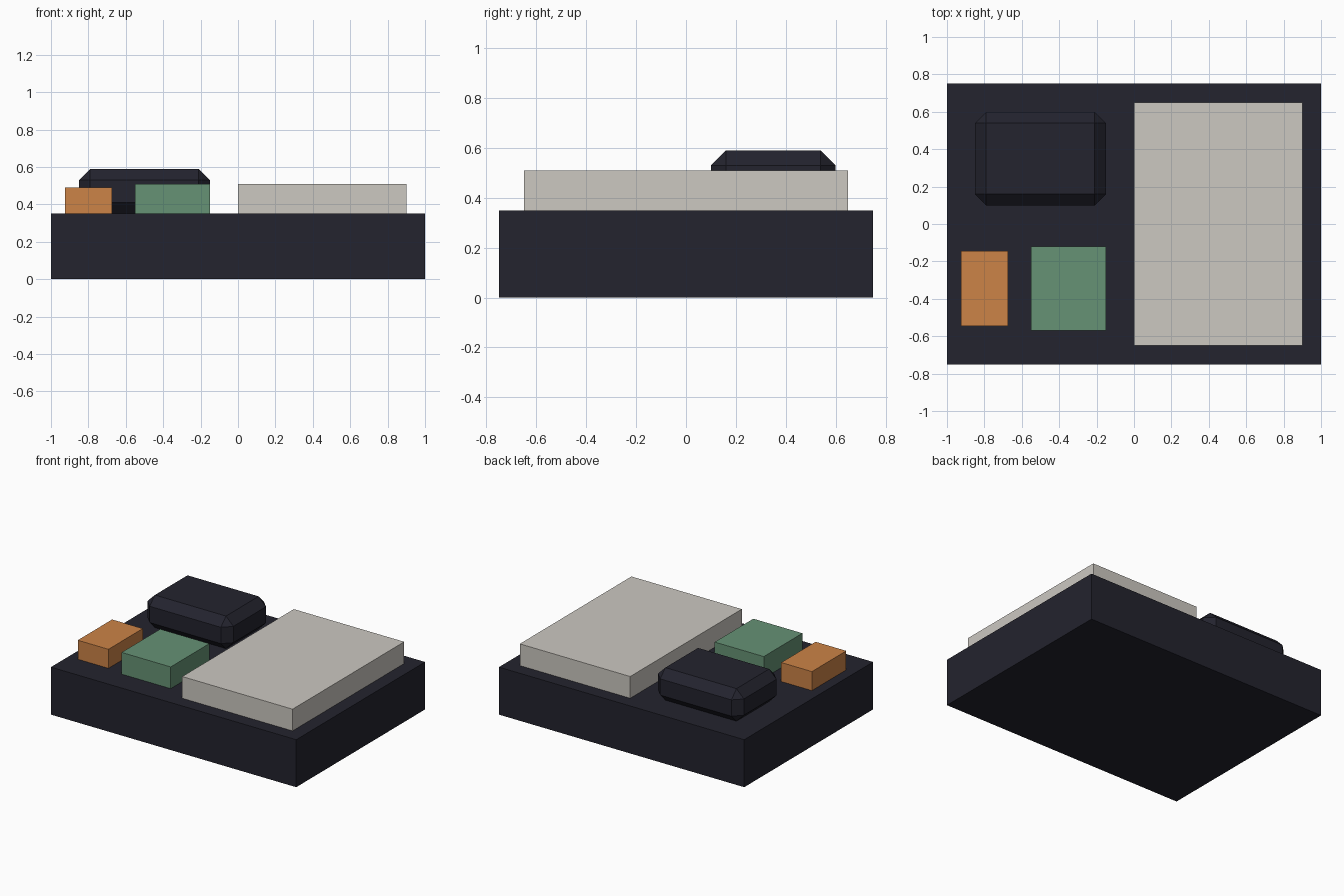
import bpy, bmesh

if "Cube" in bpy.data.objects:
    bpy.data.objects.remove(bpy.data.objects["Cube"])


def material(name, rgb):
    """Flat colour given as sRGB 0-255, stored as linear."""
    m = bpy.data.materials.new(name)
    lin = [((c / 255 + 0.055) / 1.055) ** 2.4 for c in rgb]
    m.diffuse_color = (*lin, 1)
    m.use_nodes = True
    m.node_tree.nodes["Principled BSDF"].inputs["Base Color"].default_value = m.diffuse_color
    return m


def block(name, x, y, z, mat, chamfer=0):
    """Box spanning the given ranges, optionally with flat chamfered edges."""
    bm = bmesh.new()
    bmesh.ops.create_cube(bm, size=1)
    for v in bm.verts:
        for i, (lo, hi) in enumerate((x, y, z)):
            v.co[i] = hi if v.co[i] > 0 else lo
    if chamfer:
        bmesh.ops.bevel(bm, geom=bm.edges[:], offset=chamfer, segments=1,
                        affect='EDGES', profile=0.5)
    me = bpy.data.meshes.new(name)
    bm.to_mesh(me)
    bm.free()
    me.materials.append(mat)
    ob = bpy.data.objects.new(name, me)
    bpy.context.collection.objects.link(ob)
    return ob


dark = material("dark_navy", (35, 35, 46))
cream = material("warm_cream", (204, 200, 193))
green = material("sage_green", (102, 146, 117))
orange = material("orange", (204, 131, 71))

TOP = 0.35  # upper surface of the tray

# Tray and the items standing on it
block("base_tray", (-1, 1), (-0.75, 0.75), (0, TOP), dark)
block("cream_slab", (0, 0.9), (-0.65, 0.65), (TOP, 0.51), cream)
block("green_block", (-0.55, -0.15), (-0.57, -0.12), (TOP, 0.51), green)
block("orange_block", (-0.925, -0.675), (-0.545, -0.145), (TOP, 0.49), orange)
block("chamfered_case", (-0.85, -0.15), (0.1, 0.6), (TOP, 0.59), dark, 0.06)
